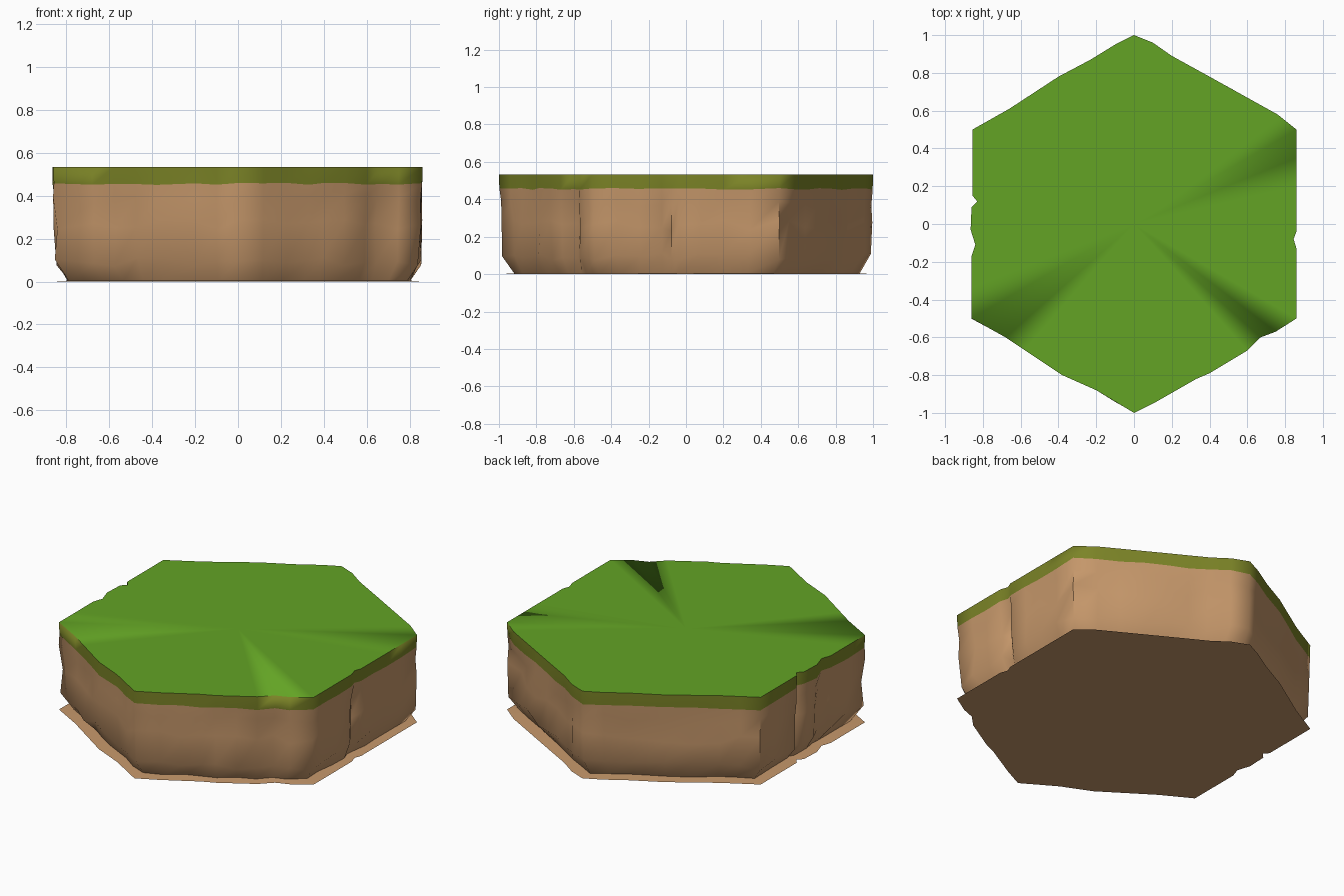
import bpy
import bmesh
import math
import random
from mathutils import Vector

random.seed(4)
old = bpy.data.objects.get("Cube")
if old:
    bpy.data.objects.remove(old, do_unlink=True)


def make_material(name, colour):
    material = bpy.data.materials.new(name)
    material.use_nodes = True
    material.diffuse_color = (*colour, 1)
    shader = material.node_tree.nodes["Principled BSDF"]
    shader.inputs["Base Color"].default_value = (*colour, 1)
    shader.inputs["Roughness"].default_value = 0.9
    return material


earth = make_material("earth brown", (0.56, 0.31, 0.145))
grass_side = make_material("olive grass edge", (0.20, 0.23, 0.02))
grass_top = make_material("grass green", (0.125, 0.37, 0.018))

# Worn hexagon outline, counter-clockwise from the front corner
outline = [
    (0, -1), (.12, -.94), (.33, -.82), (.4, -.79), (.6, -.67), (.67, -.6), (.75, -.57),
    (.86, -.5), (.86, -.13), (.845, -.08), (.86, -.04), (.86, .2),
    (.86, .5), (.76, .58), (.4, .78), (.2, .89), (.1, .96),
    (0, 1), (-.1, .95), (-.23, .87), (-.4, .78), (-.66, .61),
    (-.855, .5), (-.855, .15), (-.83, .12), (-.86, .09), (-.865, -.03), (-.84, -.11),
    (-.86, -.17), (-.86, -.5), (-.68, -.6), (-.38, -.8), (-.2, -.88),
]

# Split long stretches so the cliff can undulate
points = []
for index, start in enumerate(outline):
    a = Vector(start)
    b = Vector(outline[(index + 1) % len(outline)])
    steps = max(1, round((b - a).length / 0.14))
    points += [a.lerp(b, step / steps) for step in range(steps)]
count = len(points)

# Cliff cracks, given as positions on the outline
cracks = [Vector(p) for p in ((.67, -.6), (.845, -.08), (.76, .58), (.2, .89), (-.83, .12), (-.84, -.11))]


def is_crack(p):
    return any((p - crack).length < 0.02 for crack in cracks)


bm = bmesh.new()


def add_ring(height, inset, inset_noise=0, height_noise=0, crack_depth=0):
    ring = []
    for p in points:
        shrink = inset + random.uniform(-inset_noise, inset_noise)
        if is_crack(p):
            shrink += crack_depth
        q = p * (1 - shrink)
        z = height + random.uniform(-height_noise, height_noise)
        ring.append(bm.verts.new((q.x, q.y, z)))
    return ring


def bridge(lower, upper, material_index):
    for i in range(count):
        j = (i + 1) % count
        face = bm.faces.new((lower[i], lower[j], upper[j], upper[i]))
        face.material_index = material_index


# Thin base ledge, undercut, bulging cliff, then the grass band
base = add_ring(0, 0)
ledge = add_ring(0.004, 0.075, 0.012)
bulge = add_ring(0.095, 0.015, 0.012, 0.025, 0.02)
middle = add_ring(0.26, 0.012, 0.012, 0.03, 0.025)
shoulder = add_ring(0.38, 0.006, 0.008, 0.02, 0.02)
seam = add_ring(0.455, 0.002, 0, 0.005)
rim = add_ring(0.533, 0)
for lower, upper in ((base, ledge), (ledge, bulge), (bulge, middle), (middle, shoulder), (shoulder, seam)):
    bridge(lower, upper, 0)
bridge(seam, rim, 1)

# Underside and grass surface as fans
bottom_centre = bm.verts.new((0, 0, 0))
top_centre = bm.verts.new((0, 0, 0.533))
for i in range(count):
    j = (i + 1) % count
    bm.faces.new((base[j], base[i], bottom_centre))
    bm.faces.new((rim[i], rim[j], top_centre)).material_index = 2

bm.normal_update()
mesh = bpy.data.meshes.new("hex_ground_tile")
bm.to_mesh(mesh)
bm.free()
for material in (earth, grass_side, grass_top):
    mesh.materials.append(material)
tile = bpy.data.objects.new("hex_ground_tile", mesh)
bpy.context.collection.objects.link(tile)
bpy.context.view_layer.objects.active = tile
tile.select_set(True)
bpy.ops.object.shade_smooth_by_angle(angle=math.radians(62))

# Let the grass roll softly over three of the corners
soft_corners = [Vector(p) for p in ((.86, .5), (.75, -.57), (-.68, -.6))]
for edge in mesh.edges:
    a, b = (mesh.vertices[v].co for v in edge.vertices)
    if min(a.z, b.z) > 0.52 and any((a.xy - c).length < 0.03 for c in soft_corners):
        edge.use_edge_sharp = False
